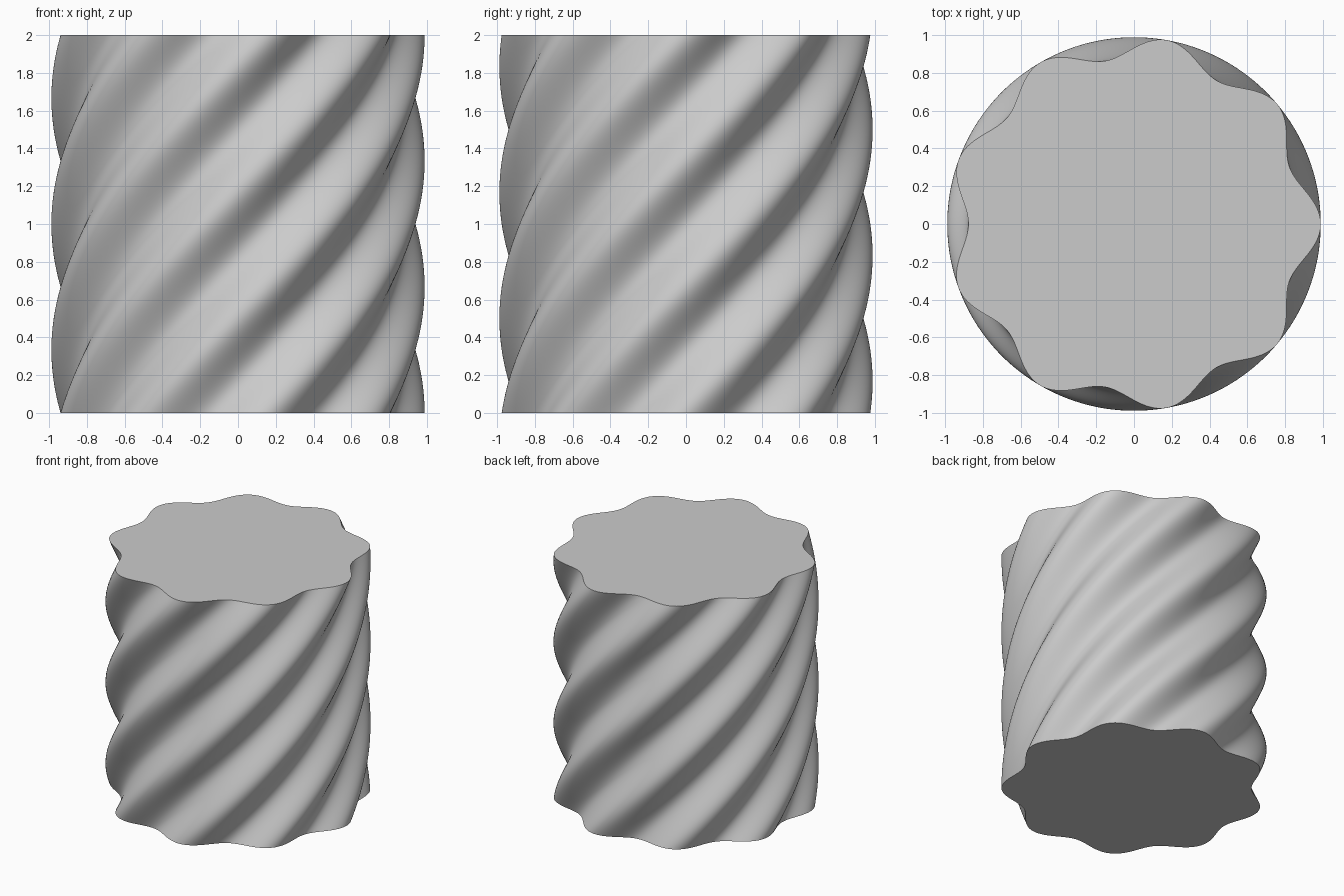
import bpy
import bmesh
from math import cos, sin, pi, radians
from mathutils import Matrix

if "Cube" in bpy.data.objects:
    bpy.data.objects.remove(bpy.data.objects["Cube"], do_unlink=True)

LOBES, MEAN_RADIUS, WAVE = 9, 0.932, 0.056
HEIGHT, TWIST = 2.0, radians(120)
SEGMENTS, LAYERS = 360, 72

# Plain grey material
grey = bpy.data.materials.new("light_grey")
grey.use_nodes = True
colour = (0.6, 0.6, 0.6, 1)
grey.diffuse_color = colour
grey.node_tree.nodes["Principled BSDF"].inputs["Base Color"].default_value = colour

# Wavy bottom outline
bm = bmesh.new()
ring = []
for i in range(SEGMENTS):
    a = 2 * pi * i / SEGMENTS
    r = MEAN_RADIUS + WAVE * cos(LOBES * a)
    ring.append(bm.verts.new((r * cos(a), r * sin(a), 0)))
bm.faces.new(ring[::-1])

# Twisted side wall, raised one layer at a time
step = Matrix.Translation((0, 0, HEIGHT / LAYERS)) @ Matrix.Rotation(TWIST / LAYERS, 4, "Z")
for _ in range(LAYERS):
    upper = [bm.verts.new(step @ v.co) for v in ring]
    for i in range(SEGMENTS):
        j = (i + 1) % SEGMENTS
        bm.faces.new((ring[i], ring[j], upper[j], upper[i]))
    ring = upper

# Flat top
bm.faces.new(ring)

mesh = bpy.data.meshes.new("twisted_fluted_column")
bm.to_mesh(mesh)
bm.free()
mesh.materials.append(grey)
column = bpy.data.objects.new("twisted_fluted_column", mesh)
bpy.context.collection.objects.link(column)

# Smooth flutes with crisp rims
bpy.ops.object.select_all(action="DESELECT")
column.select_set(True)
bpy.context.view_layer.objects.active = column
bpy.ops.object.shade_smooth_by_angle(angle=radians(35))
